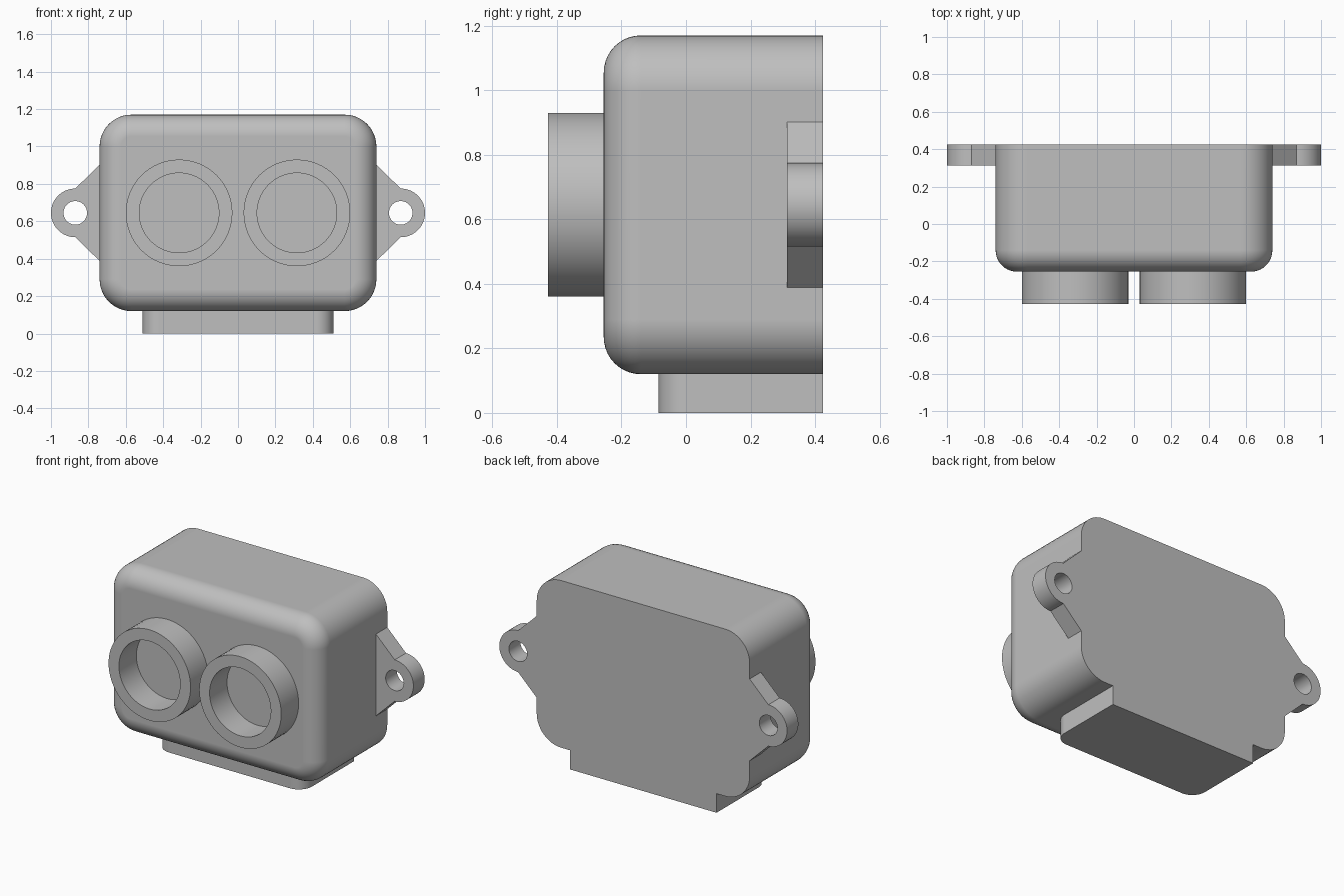
import bpy, bmesh
from math import pi, sin, cos, radians

if "Cube" in bpy.data.objects:
    bpy.data.objects.remove(bpy.data.objects["Cube"], do_unlink=True)

GREY = (0.52, 0.52, 0.52, 1)
grey = bpy.data.materials.new("plain grey")
grey.use_nodes = True
grey.diffuse_color = GREY
grey.node_tree.nodes["Principled BSDF"].inputs["Base Color"].default_value = GREY

BACK, FRONT = 0.425, -0.255      # body faces along y
MID_Z = 0.645


def arc(cx, cy, r, start, end, steps):
    """Points on an arc, angles in degrees."""
    angles = [radians(start + (end - start) * i / steps) for i in range(steps + 1)]
    return [(cx + r * cos(a), cy + r * sin(a)) for a in angles]


def circle(cx, cy, r, steps=64):
    return arc(cx, cy, r, 0, 360, steps)[:-1]


def rounded_rect(w, h, r):
    """Outline with half sizes w and h and corner radius r."""
    corners = [(1, 1, 0), (-1, 1, 90), (-1, -1, 180), (1, -1, 270)]
    return [p for sx, sy, a in corners
            for p in arc(sx * (w - r), sy * (h - r), r, a, a + 90, 12)]


def finish(obj):
    """Weld, fix normals, colour and shade a mesh object."""
    bm = bmesh.new()
    bm.from_mesh(obj.data)
    bmesh.ops.remove_doubles(bm, verts=bm.verts, dist=0.0001)
    bmesh.ops.recalc_face_normals(bm, faces=bm.faces)
    bm.to_mesh(obj.data)
    bm.free()
    obj.data.materials.clear()
    obj.data.materials.append(grey)
    bpy.ops.object.select_all(action='DESELECT')
    obj.select_set(True)
    bpy.context.view_layer.objects.active = obj
    bpy.ops.object.shade_smooth_by_angle(angle=radians(30))
    weighted = obj.modifiers.new("flat face normals", 'WEIGHTED_NORMAL')
    weighted.keep_sharp = True


def prism(name, outlines, low, high, upright=True):
    """Extrude outlines (inner ones become holes) along y, or along z."""
    curve = bpy.data.curves.new(name, 'CURVE')
    curve.dimensions = '2D'
    curve.fill_mode = 'BOTH'
    curve.extrude = (high - low) / 2
    for points in outlines:
        spline = curve.splines.new('POLY')
        spline.points.add(len(points) - 1)
        for point, (x, y) in zip(spline.points, points):
            point.co = (x, y, 0, 1)
        spline.use_cyclic_u = True
    obj = bpy.data.objects.new(name, curve)
    bpy.context.collection.objects.link(obj)
    bpy.ops.object.select_all(action='DESELECT')
    obj.select_set(True)
    bpy.context.view_layer.objects.active = obj
    bpy.ops.object.convert(target='MESH')
    obj = bpy.context.view_layer.objects.active
    mid = (low + high) / 2
    if upright:
        obj.rotation_euler.x = pi / 2
        obj.location.y = mid
    else:
        obj.location.z = mid
    finish(obj)
    return obj


# Housing: rounded outline lofted from the flat back to the filleted front
fillet, corner = 0.115, 0.17
sections = [(0, BACK)]
for i in range(11):
    a = pi / 2 * i / 10
    sections.append((fillet * (1 - cos(a)), FRONT + fillet * (1 - sin(a))))
bm = bmesh.new()
rings = [[bm.verts.new((x, y, z + MID_Z))
          for x, z in rounded_rect(0.74 - inset, 0.525 - inset, corner - inset)]
         for inset, y in sections]
for near, far in zip(rings, rings[1:]):
    for i in range(len(near)):
        j = (i + 1) % len(near)
        bm.faces.new((near[i], near[j], far[j], far[i]))
bm.faces.new(rings[0])
bm.faces.new(rings[-1])
mesh = bpy.data.meshes.new("housing")
bm.to_mesh(mesh)
bm.free()
housing = bpy.data.objects.new("housing", mesh)
bpy.context.collection.objects.link(housing)
finish(housing)

# Lens tubes and mounting ears, one of each per side
for side, s in (("left", 1), ("right", -1)):
    prism(side + "_tube",
          [circle(s * 0.315, MID_Z, 0.285), circle(s * 0.315, MID_Z, 0.213)],
          -0.428, FRONT)
    ear = [(0.74, MID_Z - 0.257)] + arc(0.87, MID_Z, 0.13, -90, 90, 32) + [(0.74, MID_Z + 0.257)]
    prism(side + "_ear",
          [[(s * x, z) for x, z in ear], circle(s * 0.87, MID_Z, 0.063, 48)],
          0.313, BACK)

# Foot plate with rounded front corners
r, half, front = 0.09, 0.51, -0.085
foot = ([(half, BACK), (-half, BACK)]
        + arc(-half + r, front + r, r, 180, 270, 12)
        + arc(half - r, front + r, r, 270, 360, 12))
prism("foot_plate", [foot], 0, 0.12, upright=False)
